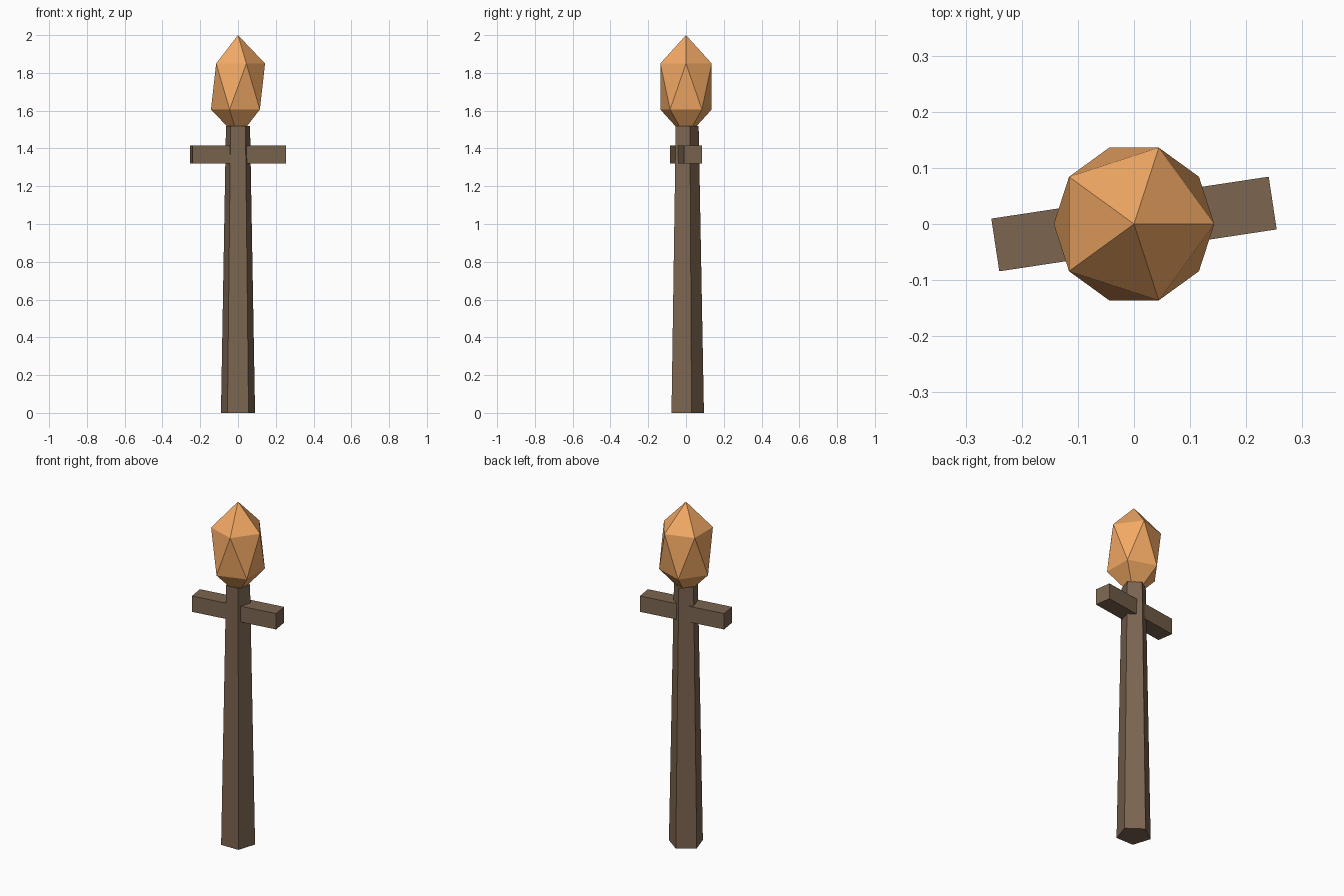
import bpy

if "Cube" in bpy.data.objects:
    bpy.data.objects.remove(bpy.data.objects["Cube"])


def material(name, rgb):
    mat = bpy.data.materials.new(name)
    mat.diffuse_color = (*rgb, 1)
    mat.use_nodes = True
    mat.node_tree.nodes["Principled BSDF"].inputs["Base Color"].default_value = mat.diffuse_color
    return mat


def finish(name, mat):
    obj = bpy.context.object
    obj.name = name
    obj.data.materials.append(mat)
    return obj


wood = material("wood", (0.2, 0.13, 0.08))
fire = material("fire", (0.9, 0.4, 0.13))

# Tapered five-sided post, one corner pointing back
POST_TOP = 1.52
bpy.ops.mesh.primitive_cone_add(vertices=5, radius1=0.095, radius2=0.067,
                                depth=POST_TOP, location=(0, 0, POST_TOP / 2))
finish("post", wood)

# Crossbar, turned slightly about the post
bpy.ops.mesh.primitive_cube_add(size=1, location=(0, 0, 1.368), rotation=(0, 0, 0.15))
finish("crossbar", wood).scale = (0.5, 0.095, 0.093)

# Faceted flame, its lower tip sunk into the post
bpy.ops.mesh.primitive_ico_sphere_add(subdivisions=1, radius=0.16, location=(0, 0, 1.728))
finish("flame", fire).scale = (1, 1, 1.7)
